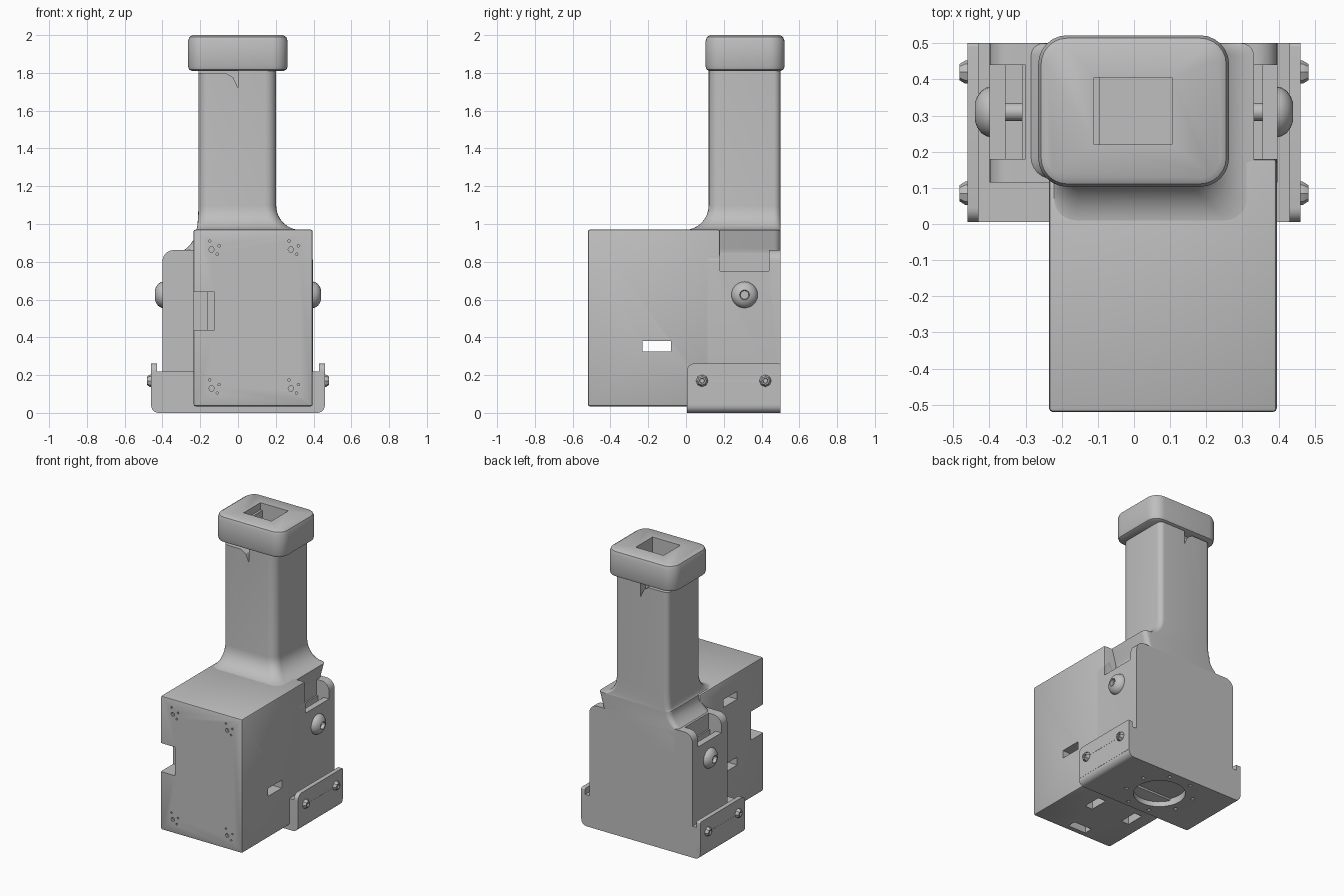
import bpy, bmesh, math
from mathutils import Vector

if "Cube" in bpy.data.objects:
    bpy.data.objects.remove(bpy.data.objects["Cube"], do_unlink=True)

grey = bpy.data.materials.new("light_grey")
grey.use_nodes = True
grey.diffuse_color = (0.52, 0.52, 0.52, 1)
grey.node_tree.nodes["Principled BSDF"].inputs["Base Color"].default_value = (0.52, 0.52, 0.52, 1)


def loft(name, rings):
    """Skin a solid through matching rings of points."""
    bm = bmesh.new()
    rows = [[bm.verts.new(p) for p in ring] for ring in rings]
    n = len(rows[0])
    for a, b in zip(rows, rows[1:]):
        for i in range(n):
            j = (i + 1) % n
            bm.faces.new((a[i], a[j], b[j], b[i]))
    bm.faces.new(rows[0][::-1])
    bm.faces.new(rows[-1])
    bmesh.ops.recalc_face_normals(bm, faces=bm.faces)
    mesh = bpy.data.meshes.new(name)
    bm.to_mesh(mesh)
    bm.free()
    mesh.materials.append(grey)
    obj = bpy.data.objects.new(name, mesh)
    bpy.context.collection.objects.link(obj)
    return obj


def rounded(u0, u1, v0, v1, radii, steps=6):
    """Rounded rectangle; radii start at (u1, v1) and run anticlockwise."""
    pts = []
    for k, (u, v, su, sv) in enumerate(((u1, v1, -1, -1), (u0, v1, 1, -1),
                                        (u0, v0, 1, 1), (u1, v0, -1, 1))):
        r = max(radii[k], 0.0005)
        for s in range(steps + 1):
            a = math.pi / 2 * (k + s / steps)
            pts.append((u + su * r + r * math.cos(a), v + sv * r + r * math.sin(a)))
    return pts


def box(name, x0, x1, y0, y1, z0, z1):
    corners = ((x0, y0), (x1, y0), (x1, y1), (x0, y1))
    return loft(name, [[(x, y, z) for x, y in corners] for z in (z0, z1)])


def extrude_y(name, pts, y0, y1):
    return loft(name, [[(u, y, v) for u, v in pts] for y in (y0, y1)])


def extrude_x(name, pts, x0, x1):
    return loft(name, [[(x, u, v) for u, v in pts] for x in (x0, x1)])


def turned(name, centre, axis, profile, sides):
    """Rings of (radius, distance) along an axis."""
    axis = Vector(axis)
    up = Vector((0, 1, 0)) if abs(axis.z) > 0.5 else Vector((0, 0, 1))
    side = axis.cross(up)
    angles = [2 * math.pi * i / sides for i in range(sides)]
    return loft(name, [[Vector(centre) + axis * d + (side * math.cos(a) + up * math.sin(a)) * r
                        for a in angles] for r, d in profile])


def cut(target, cutters):
    for c in cutters:
        c.hide_render = True
        mod = target.modifiers.new("cut", "BOOLEAN")
        mod.operation, mod.solver, mod.object = "DIFFERENCE", "EXACT", c
        bpy.context.view_layer.objects.active = target
        bpy.ops.object.modifier_apply(modifier=mod.name)
        bpy.data.objects.remove(c, do_unlink=True)


# Front housing with softened edges
housing = box("front_housing", -0.235, 0.395, -0.52, 0.18, 0.035, 0.97)
bevel = housing.modifiers.new("bevel", "BEVEL")
bevel.width, bevel.segments = 0.01, 2
bpy.context.view_layer.objects.active = housing
bpy.ops.object.modifier_apply(modifier="bevel")
cutters = [
    box("side_slot", -0.5, 0.5, -0.23, -0.08, 0.325, 0.38),
    box("upper_slot", -0.3, -0.12, -0.23, -0.08, 0.785, 0.84),
    box("edge_notch", -0.3, -0.125, -0.6, -0.38, 0.44, 0.64),
    box("bottom_slot_a", 0.16, 0.22, -0.22, -0.09, 0, 0.12),
    box("bottom_slot_b", -0.14, -0.08, -0.22, -0.09, 0, 0.12),
    box("bottom_slot_c", 0.0, 0.14, -0.48, -0.42, 0, 0.12),
]
for x in (-0.14, 0.28):
    for z in (0.13, 0.865):
        for dx, dz, r in ((0, 0, 0.015), (0.04, 0.02, 0.007), (0.03, -0.025, 0.007), (-0.01, 0.045, 0.007)):
            cutters.append(turned("front_hole", (x + dx, -0.53, z + dz), (0, 1, 0), ((r, 0), (r, 0.03)), 6))
cut(housing, cutters)
# Narrow step inside the edge notch
box("notch_step", -0.165, -0.12, -0.4, -0.37, 0.44, 0.64)

# Rear body with rounded shoulders and side pockets
body = extrude_y("rear_body", rounded(-0.4, 0.397, 0.1, 0.862, (0.06, 0.06, 0, 0)), 0.115, 0.5)
pockets = []
for s in (-1, 1):
    for name, a, b, z in (("pocket", 0.3, 0.45, 0.75), ("deep_slot", 0.31, 0.355, 0.5)):
        x0, x1 = sorted((s * a, s * b))
        pockets.append(box(name, x0, x1, 0.18, 0.44, z, 0.95))
cut(body, pockets)

# Base block with round recess and ring of screw holes underneath
base = extrude_y("base_block", rounded(-0.46, 0.46, 0, 0.22, (0, 0, 0.04, 0.04)), 0.005, 0.5)
holes = [turned("recess", (0, 0.25, -0.02), (0, 0, 1), ((0.165, 0), (0.165, 0.07)), 40)]
for i in range(8):
    a = math.pi / 4 * (i + 0.5)
    holes.append(turned("screw_hole", (0.22 * math.cos(a), 0.25 + 0.22 * math.sin(a), -0.02),
                        (0, 0, 1), ((0.013, 0), (0.013, 0.06)), 10))
cut(base, holes)

# Mirrored side plates, bolts and cross pins
for s, side in ((1, "left"), (-1, "right")):
    x0, x1 = sorted((s * 0.43, s * 0.461))
    plate = extrude_x(side + "_plate", rounded(0.005, 0.5, 0.045, 0.262, (0.01, 0.04, 0, 0)), x0, x1)
    g0, g1 = sorted((s * 0.455, s * 0.48))
    cut(plate, [box("groove", g0, g1, 0.09, 0.42, 0.163, 0.173)])
    for y, place in ((0.085, "front"), (0.42, "rear")):
        turned(f"{side}_{place}_screw", (s * 0.455, y, 0.17), (s, 0, 0),
               ((0.032, 0), (0.032, 0.012), (0.022, 0.028), (0.014, 0.028), (0.012, 0.016)), 8)
    turned(side + "_dome_bolt", (s * 0.395, 0.31, 0.625), (s, 0, 0),
           ((0.07, 0), (0.068, 0.012), (0.058, 0.028), (0.042, 0.039), (0.026, 0.045),
            (0.024, 0.044), (0.022, 0.02)), 24)
    turned(side + "_cross_pin", (s * 0.29, 0.31, 0.625), (s, 0, 0), ((0.025, 0), (0.025, 0.09)), 12)


# Neck flaring into the housing top, then into the rear shoulder
def neck_ring(left, right, front, z):
    return [(x, y, z) for x, y in rounded(left, right, front, 0.5, (0.035, 0.035, 0.06, 0.06))]


rings = [neck_ring(-0.21, 0.202, 0.12, 1.815)]
R = 0.13
for i in range(9):
    a = math.pi / 2 * i / 8
    off, z = R * (1 - math.cos(a)), 0.968 + R * (1 - math.sin(a))
    rings.append(neck_ring(-0.21 - off * 0.1, 0.202 + off, 0.12 - off, z))
for i in range(6):
    t = i / 5
    rings.append(neck_ring(-0.223 - 0.077 * t * t, 0.33 - 0.03 * t, 0.125, 0.96 - 0.11 * t))
rings.append(neck_ring(-0.3, 0.3, 0.125, 0.7))
neck = loft("neck", rings)
gap = ((-0.25, 1.797), (-0.06, 1.797), (-0.025, 1.775), (0, 1.72), (0, 1.83), (-0.25, 1.83))
cut(neck, [extrude_y("front_gap", gap, 0.1, 0.17), extrude_y("rear_gap", gap, 0.45, 0.52)])

# Cap with rectangular socket
cap = loft("cap", [[(x, y, z) for x, y in rounded(-0.265 + d, 0.263 - d, 0.103 + d, 0.522 - d, [0.08 - d] * 4)]
                   for d, z in ((0.022, 1.81), (0.006, 1.818), (0, 1.835),
                                (0, 1.968), (0.008, 1.99), (0.025, 2.0))])
cut(cap, [box("socket", -0.11, 0.105, 0.22, 0.405, 1.88, 2.1)])
box("socket_step", -0.112, -0.095, 0.219, 0.406, 1.87, 1.95)

# Smooth curved surfaces while keeping hard edges
for obj in bpy.context.collection.objects:
    if obj.type == "MESH" and obj.data.materials and obj.data.materials[0] == grey:
        bpy.ops.object.select_all(action="DESELECT")
        obj.select_set(True)
        bpy.context.view_layer.objects.active = obj
        bpy.ops.object.shade_smooth_by_angle(angle=math.radians(32))
